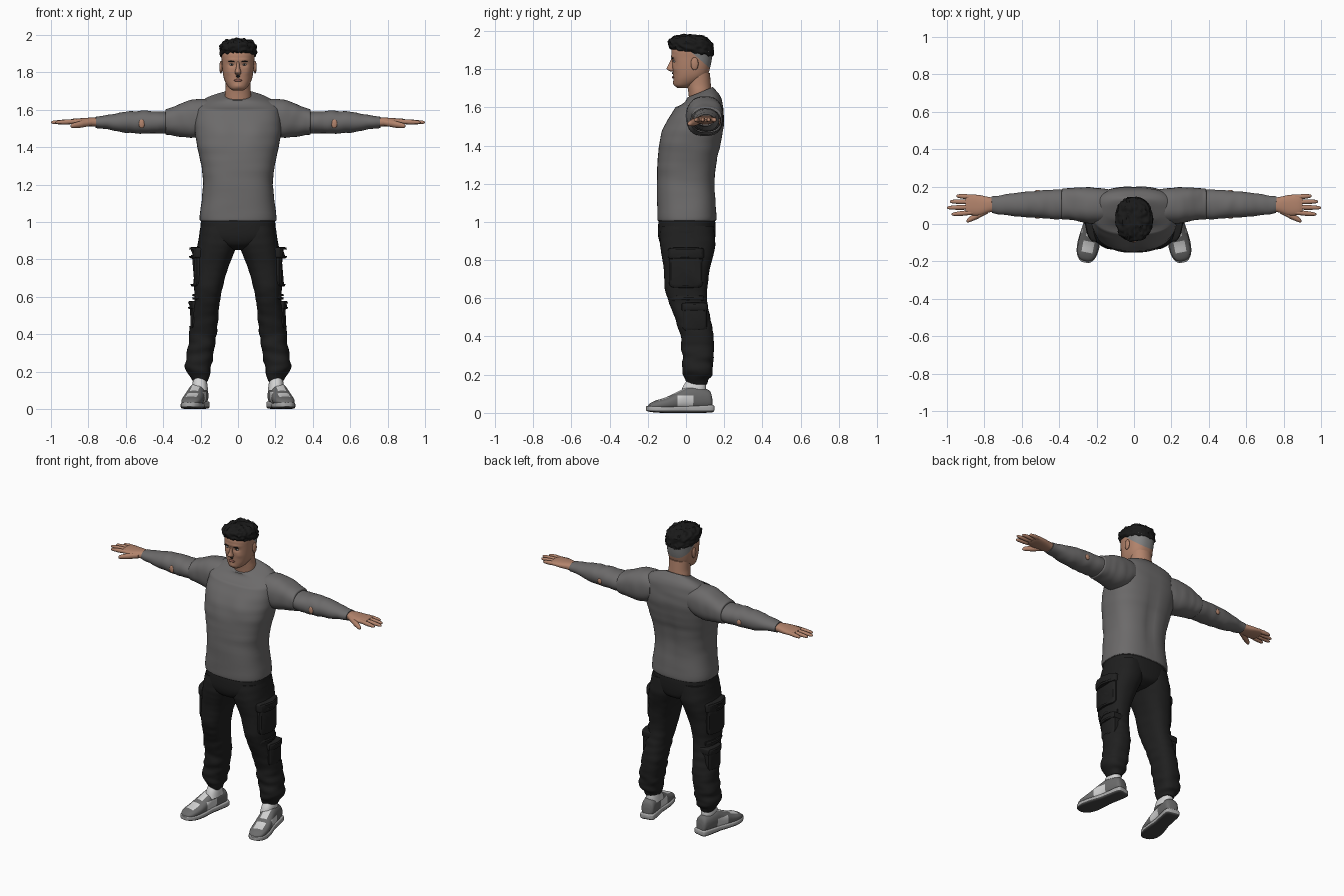
import bpy, bmesh, math
from mathutils import Vector, Matrix, noise

cube = bpy.data.objects.get("Cube")
if cube:
    bpy.data.objects.remove(cube, do_unlink=True)


def material(name, r, g, b):
    m = bpy.data.materials.new(name)
    m.use_nodes = True
    m.diffuse_color = (r, g, b, 1)
    bsdf = m.node_tree.nodes["Principled BSDF"]
    bsdf.inputs["Base Color"].default_value = (r, g, b, 1)
    bsdf.inputs["Roughness"].default_value = 0.8
    return m


SKIN = material("skin", 0.45, 0.23, 0.15)
LIP = material("lip", 0.3, 0.12, 0.09)
BLACK = material("hair black", 0.01, 0.01, 0.01)
FADE = material("shaved grey", 0.22, 0.22, 0.22)
SHIRT = material("shirt grey", 0.15, 0.145, 0.145)
CLOTH = material("trouser black", 0.014, 0.014, 0.014)
SHOE = material("shoe grey", 0.15, 0.15, 0.15)
WHITE = material("white", 0.65, 0.65, 0.65)
SOLE = material("sole grey", 0.4, 0.4, 0.4)
RUBBER = material("dark rubber", 0.06, 0.06, 0.06)


def finish(name, bm, mats, mirror):
    for f in bm.faces:
        f.smooth = True
    me = bpy.data.meshes.new(name)
    bm.to_mesh(me)
    bm.free()
    me.set_sharp_from_angle(angle=math.radians(45))
    for m in mats:
        me.materials.append(m)
    ob = bpy.data.objects.new(name, me)
    bpy.context.collection.objects.link(ob)
    if mirror:
        mod = ob.modifiers.new("Mirror", "MIRROR")
        mod.use_mirror_merge = False
    return ob


def spline(a, b, c, d, t):
    return b + 0.5 * t * (c - a + t * (2 * a - 5 * b + 4 * c - d + t * (3 * (b - c) + d - a)))


def loft(name, axis, secs, mats, n=40, k=5, p=2.4, cuts=(), rule=None, deform=None, mirror=False):
    """Skin superellipse sections (position, a min, a max, b min, b max) along an axis."""
    rows, last = [], len(secs) - 1
    for i in range(last):
        four = [secs[min(max(j, 0), last)] for j in range(i - 1, i + 3)]
        rows += [[spline(*v, s / k) for v in zip(*four)] for s in range(k)]
    rows.append(secs[-1])
    bm, rings = bmesh.new(), []
    for pos, a0, a1, b0, b1 in rows:
        ring = []
        for i in range(n):
            c, s = math.cos(math.tau * i / n), math.sin(math.tau * i / n)
            a = (a0 + a1) / 2 + (a1 - a0) / 2 * math.copysign(abs(c) ** (2 / p), c)
            b = (b0 + b1) / 2 + (b1 - b0) / 2 * math.copysign(abs(s) ** (2 / p), s)
            co = {"x": (pos, a, b), "y": (a, pos, b), "z": (a, b, pos)}[axis]
            ring.append(bm.verts.new(co))
        rings.append(ring)
    for lo, hi in zip(rings, rings[1:]):
        for i in range(n):
            bm.faces.new((lo[i], lo[i - 1], hi[i - 1], hi[i]))
    bm.faces.new(rings[0])
    bm.faces.new(rings[-1])
    for co, no in cuts:
        geom = bm.verts[:] + bm.edges[:] + bm.faces[:]
        bmesh.ops.bisect_plane(bm, geom=geom, plane_co=co, plane_no=no)
    bmesh.ops.recalc_face_normals(bm, faces=bm.faces[:])
    bm.normal_update()
    if rule:
        for f in bm.faces:
            f.material_index = rule(f.calc_center_median(), f.normal)
    if deform:
        for v, co in [(v, deform(v.co.copy(), v.normal.copy())) for v in bm.verts]:
            v.co = co
    return finish(name, bm, mats, mirror)


def ball(name, loc, size, mat, mirror=True):
    bm = bmesh.new()
    bmesh.ops.create_uvsphere(bm, u_segments=20, v_segments=12, radius=1,
                              matrix=Matrix.Translation(loc) @ Matrix.Diagonal((*size, 1)))
    return finish(name, bm, [mat], mirror)


def sym(rows):
    return [(r[0], -r[1], r[1], r[2], r[3]) for r in rows]


def bump(co, x, z, rx, rz):
    return math.exp(-((abs(co.x) - x) / rx) ** 2 - ((co.z - z) / rz) ** 2)


# Shirt body, with chest muscles and a collar that dips at the front
def shape_chest(co, no):
    if co.y < 0.02:
        co.y -= 0.012 * bump(co, 0.09, 1.48, 0.07, 0.06)
    elif co.y > 0.1:
        co.y -= 0.01 * bump(co, 0, 1.3, 0.03, 0.2)
    w = min(max((co.z - 1.6) / 0.08, 0), 1)
    co.z += w * (0.42 * (co.y - 0.075) - 0.006)
    return co + no * 0.003 * noise.noise(Vector((co.x * 5, co.y * 5, co.z * 22)))


loft("shirt_body", "z", sym([
    (1.005, .2, -.145, .155), (1.03, .205, -.15, .16), (1.2, .187, -.152, .152),
    (1.32, .2, -.148, .163), (1.42, .222, -.135, .185), (1.52, .232, -.1, .2),
    (1.6, .225, -.055, .195), (1.64, .2, -.02, .18), (1.667, .15, 0, .155),
    (1.685, .08, .005, .14)]), [SHIRT], n=64, k=6, p=2.6, deform=shape_chest)


# Sleeves: a loose shoulder cap over a fitted long sleeve
def crease(co, no):
    return co + no * 0.004 * noise.noise(Vector((co.x * 25, co.y * 12, co.z * 12)))


loft("shoulder_sleeve", "x", [
    (.14, .01, .185, 1.48, 1.65), (.22, 0, .195, 1.45, 1.658), (.3, .015, .195, 1.455, 1.637),
    (.36, .024, .191, 1.464, 1.61), (.385, .026, .189, 1.468, 1.602), (.388, .04, .175, 1.48, 1.59)],
    [SHIRT], deform=crease, mirror=True)
loft("long_sleeve", "x", [
    (.3, .035, .185, 1.475, 1.6), (.4, .027, .185, 1.474, 1.59), (.48, .03, .18, 1.472, 1.595),
    (.55, .035, .175, 1.475, 1.592), (.62, .04, .17, 1.48, 1.587), (.7, .05, .155, 1.495, 1.57),
    (.76, .058, .147, 1.503, 1.562)], [SHIRT], p=2.1, deform=crease, mirror=True)
ball("front_elbow_patch", (.515, .036, 1.525), (.016, .007, .024), SKIN)
ball("back_elbow_patch", (.515, .175, 1.525), (.016, .007, .018), SKIN)

# Hands
loft("palm", "x", [
    (.74, .07, .14, 1.51, 1.555), (.78, .06, .145, 1.51, 1.558), (.83, .045, .155, 1.514, 1.555),
    (.88, .05, .158, 1.52, 1.552), (.9, .06, .15, 1.525, 1.547)], [SKIN], mirror=True)


def finger(name, start, end, r):
    rows = []
    for t, w in ((0, 1), (.3, 1), (.5, 1.05), (.85, .8), (.96, .55), (1, .15)):
        x, y, z = Vector(start).lerp(Vector(end), t)
        rows.append((x, y - r * w, y + r * w, z - r * w, z + r * w))
    loft(name, "x", rows, [SKIN], n=14, k=3, p=2, mirror=True)


for label, base, tip, reach in (("index", .062, .052, .975), ("middle", .09, .087, 1),
                                ("ring", .118, .12, .985), ("little", .144, .15, .95)):
    finger(label + "_finger", (.86, base, 1.537), (reach, tip, 1.532), .0125)
finger("thumb", (.78, .075, 1.532), (.895, .016, 1.513), .018)


# Trousers
def folds(co, no):
    low = min(max((.75 - co.z) / .5, .25), 1)
    wave = noise.noise(Vector((co.x * 9, co.y * 9, co.z * 26)))
    return co + no * 0.012 * low * wave


loft("trouser_seat", "z", sym([
    (.85, .04, -.07, .09), (.875, .12, -.125, .14), (.92, .2, -.145, .153),
    (.98, .2, -.146, .155), (1.02, .197, -.14, .15)]), [CLOTH], p=2.5)
loft("trouser_leg", "z", [
    (.98, .005, .198, -.13, .145), (.9, .004, .212, -.138, .153), (.84, .018, .224, -.13, .145),
    (.75, .055, .232, -.115, .125), (.65, .082, .235, -.11, .112), (.58, .095, .232, -.09, .11),
    (.5, .105, .245, -.06, .125), (.4, .115, .258, -.03, .145), (.3, .13, .27, -.02, .145),
    (.22, .14, .275, -.02, .14), (.18, .15, .264, -.005, .13), (.15, .165, .24, .01, .11)],
    [CLOTH], k=8, deform=folds, mirror=True)


# Cargo pockets wrapped round the outer leg
def pocket(name, y, z, half_y, half_z, outer):
    def wrap(co, no):
        co.x -= 4 * (co.y - y) ** 2
        return co
    rows = [(outer - d, y - half_y + e, y + half_y - e, z - half_z + e, z + half_z - e)
            for d, e in ((.08, 0), (.012, 0), (.004, .004), (0, .012))]
    loft(name, "x", rows, [CLOTH], k=2, p=7, deform=wrap, mirror=True)


pocket("thigh_pocket", 0, .74, .09, .085, .254)
pocket("thigh_pocket_flap", 0, .835, .094, .03, .262)
pocket("knee_strap", .01, .6, .085, .015, .246)
pocket("calf_pocket", .045, .5, .065, .07, .262)
pocket("calf_pocket_flap", .045, .555, .068, .022, .268)

# Shoes, modelled straight and then turned outward
TURN = Matrix.Translation((.222, 0, 0)) @ Matrix.Rotation(math.radians(11), 4, "Z")


def turn(co, no):
    return TURN @ co


def upper_colour(c, no):
    side = abs(c.x) > .03 and -.055 < c.y < .03 and c.z < .09
    vamp = abs(c.x) < .03 and -.155 < c.y < -.095 and no.z > .3
    tongue = abs(c.x) < .022 and -.07 < c.y < .02 and no.z > .3
    return int(side or vamp or tongue)


loft("shoe_upper", "y", sym([
    (.137, .025, .02, .08), (.125, .04, .02, .115), (.09, .045, .018, .13), (.04, .047, .016, .138),
    (0, .048, .015, .132), (-.05, .053, .015, .108), (-.11, .056, .015, .08), (-.16, .051, .015, .065),
    (-.19, .036, .018, .05), (-.203, .014, .022, .035)]), [SHOE, WHITE],
    cuts=[((0, y, 0), (0, 1, 0)) for y in (-.155, -.095, -.07, -.055, .02, .03)]
    + [((0, 0, .09), (0, 0, 1))] + [((x, 0, 0), (1, 0, 0)) for x in (-.03, -.022, .022, .03)],
    rule=upper_colour, deform=turn, mirror=True)
loft("shoe_sole", "y", sym([
    (.146, .025, .012, .036), (.132, .046, .002, .042), (.05, .048, 0, .038), (0, .048, 0, .036),
    (-.06, .056, 0, .034), (-.12, .06, 0, .034), (-.17, .052, .003, .036), (-.2, .033, .008, .036),
    (-.21, .014, .012, .034)]), [SOLE, RUBBER], p=5, cuts=[((0, 0, .012), (0, 0, 1))],
    rule=lambda c, no: int(c.z < .012), deform=turn, mirror=True)
loft("sock", "z", [(.1, .16, .245, -.03, .105), (.14, .165, .243, -.015, .105),
                   (.17, .172, .235, .005, .1)], [WHITE], mirror=True)

# Neck
loft("neck", "z", sym([(1.6, .07, .02, .14), (1.68, .07, .012, .133), (1.72, .066, .005, .13),
                       (1.78, .066, 0, .125)]), [SKIN], p=2.1)


# Head with eye sockets, cheekbones and a shaved band round the back
def shape_face(co, no):
    if co.y < 0.01:
        co.y += .009 * bump(co, .034, 1.84, .018, .011)
        co.y -= .004 * bump(co, .03, 1.866, .03, .008) + .003 * bump(co, .05, 1.8, .015, .015)
        co.y -= .006 * bump(co, 0, 1.725, .022, .015)
    return co


EDGE, SLOPE = Vector((0, .015, 1.9)), Vector((0, .87, 1))
loft("head", "z", sym([
    (1.702, .025, -.045, .01), (1.715, .046, -.058, .035), (1.74, .064, -.064, .08),
    (1.77, .076, -.067, .113), (1.81, .083, -.071, .127), (1.86, .087, -.075, .136),
    (1.9, .088, -.075, .138), (1.94, .075, -.055, .12), (1.96, .04, -.02, .08)]),
    [SKIN, FADE], n=64, k=8, cuts=[(EDGE, SLOPE)],
    rule=lambda c, no: int((c - EDGE).dot(SLOPE) > 0 and c.y > .01), deform=shape_face)
loft("nose", "z", sym([
    (1.787, .01, -.08, -.05), (1.794, .017, -.094, -.05), (1.804, .016, -.101, -.05),
    (1.825, .01, -.091, -.05), (1.848, .008, -.08, -.05), (1.86, .006, -.074, -.05)]),
    [SKIN], n=20, p=2)
ball("ear", (.091, .045, 1.828), (.009, .02, .034), SKIN)
ball("eye", (.034, -.059, 1.841), (.012, .0095, .006), WHITE)
ball("iris", (.034, -.0665, 1.841), (.005, .003, .005), BLACK)
ball("eyebrow", (.034, -.071, 1.858), (.018, .007, .004), BLACK)
ball("lips", (0, -.065, 1.757), (.022, .008, .007), LIP, False)
ball("moustache", (0, -.068, 1.779), (.012, .005, .006), BLACK, False)


# Cropped textured hair, higher at the forehead than at the nape
def tousle(co, no):
    co.z -= .17 * (co.y - .03) * min(max((1.97 - co.z) / .08, 0), 1)
    return co + no * .011 * noise.noise(Vector((co.x * 60, co.y * 40, co.z * 60)))


loft("hair", "z", sym([
    (1.885, .086, -.07, .134), (1.892, .094, -.082, .142), (1.91, .097, -.088, .143),
    (1.935, .097, -.09, .14), (1.957, .085, -.08, .12), (1.972, .06, -.05, .09),
    (1.978, .015, -.005, .045)]), [BLACK], n=80, k=5, p=2.3, deform=tousle)
